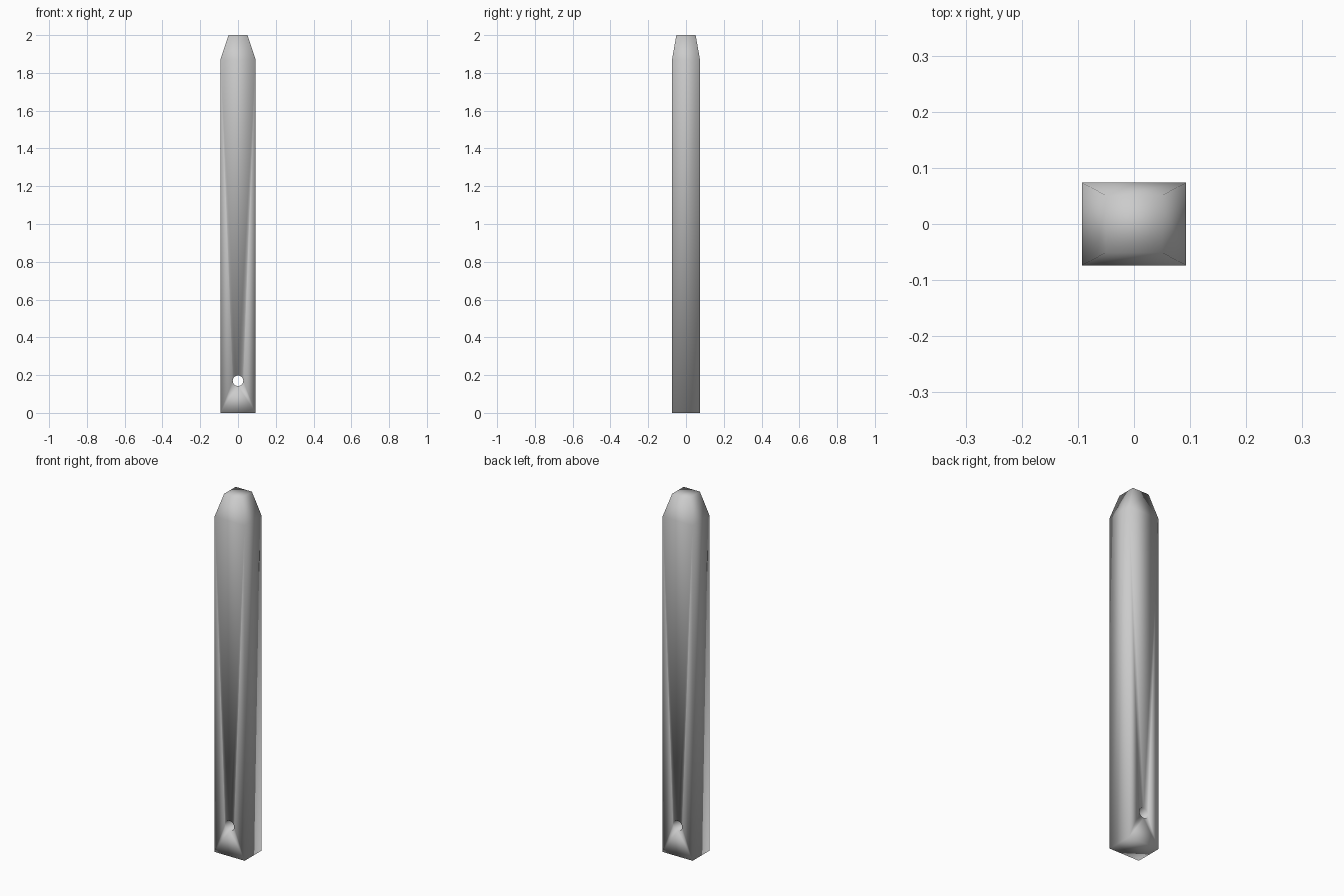
import bpy, bmesh, math

if "Cube" in bpy.data.objects:
    bpy.data.objects.remove(bpy.data.objects["Cube"])

W, D, SHOULDER, H = 0.093, 0.074, 1.87, 2.0   # half width, half depth, heights
TOP_W, TOP_D = 0.05, 0.051
HOLE_Z, HOLE_R, N = 0.17, 0.028, 24

bm = bmesh.new()


def ring(w, d, z):
    return [bm.verts.new((x * w, y * d, z))
            for x, y in ((1, 1), (-1, 1), (-1, -1), (1, -1))]


base, shoulder, top = ring(W, D, 0), ring(W, D, SHOULDER), ring(TOP_W, TOP_D, H)

# end caps, plain sides and tapered tip
bm.faces.new(base)
bm.faces.new(top)
for i in (1, 3):
    j = (i + 1) % 4
    bm.faces.new((base[i], base[j], shoulder[j], shoulder[i]))
for i in range(4):
    j = (i + 1) % 4
    bm.faces.new((shoulder[i], shoulder[j], top[j], top[i]))

# front and back faces fanned around the round hole
holes = []
for s, right, left in ((-1, 3, 2), (1, 0, 1)):
    hole = [bm.verts.new((HOLE_R * math.cos(2 * math.pi * i / N), s * D,
                          HOLE_Z + HOLE_R * math.sin(2 * math.pi * i / N)))
            for i in range(N)]
    corners = [shoulder[right], shoulder[left], base[left], base[right]]
    for i in range(N):
        bm.faces.new((hole[i], hole[(i + 1) % N], corners[i * 4 // N]))
    for q in range(4):
        bm.faces.new((hole[q * N // 4], corners[q - 1], corners[q]))
    holes.append(hole)

# wall of the hole
for i in range(N):
    j = (i + 1) % N
    bm.faces.new((holes[0][i], holes[0][j], holes[1][j], holes[1][i]))

bmesh.ops.recalc_face_normals(bm, faces=bm.faces[:])
for f in bm.faces:
    f.smooth = True
mesh = bpy.data.meshes.new("post")
bm.to_mesh(mesh)
bm.free()
post = bpy.data.objects.new("post", mesh)
bpy.context.collection.objects.link(post)
